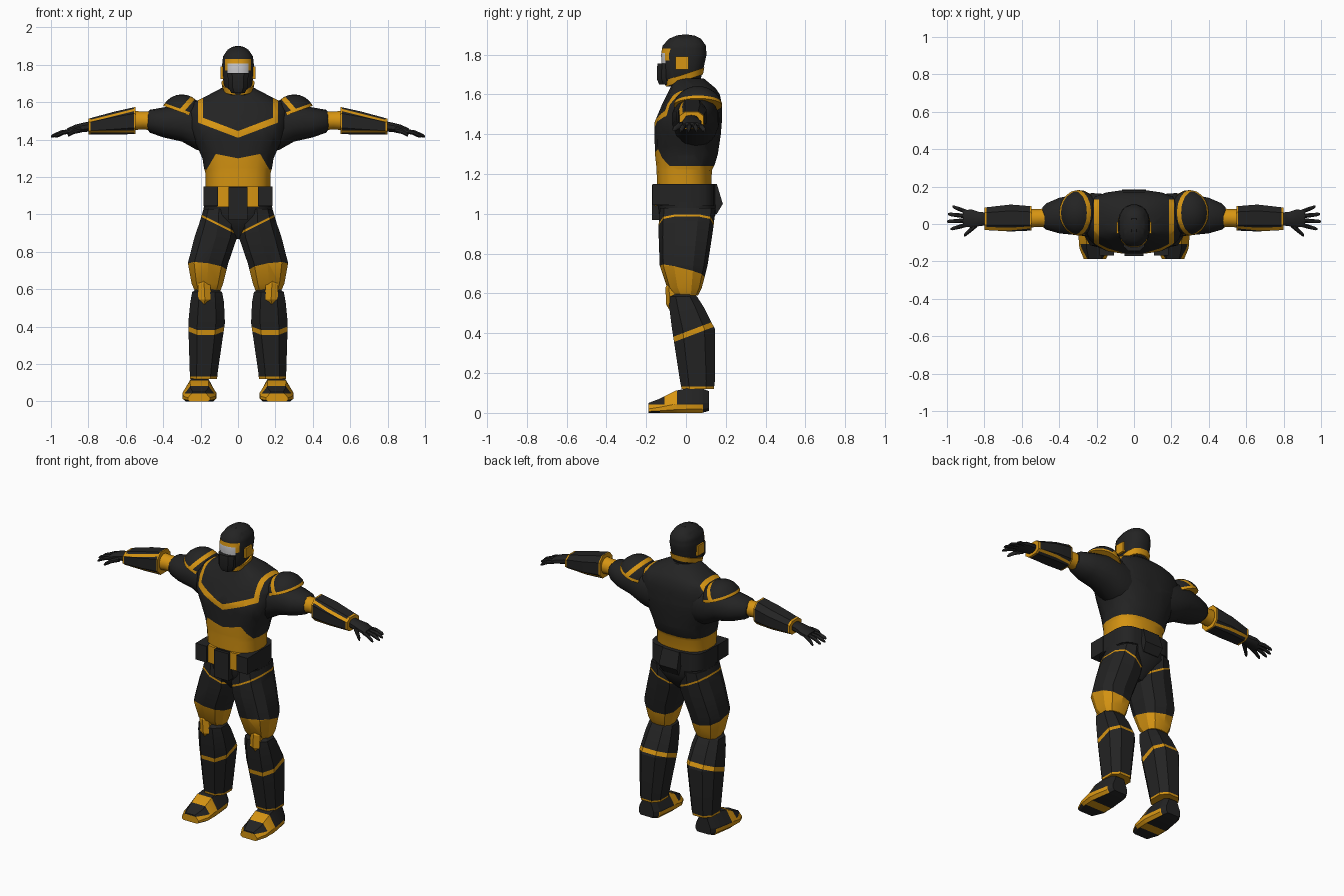
import bpy, bmesh, math
from mathutils import Vector, Matrix

cube = bpy.data.objects.get("Cube")
if cube:
    bpy.data.objects.remove(cube)


def material(name, color):
    m = bpy.data.materials.new(name)
    m.use_nodes = True
    m.diffuse_color = (*color, 1)
    m.node_tree.nodes["Principled BSDF"].inputs["Base Color"].default_value = (*color, 1)
    return m


MATS = [material("black armour", (.017, .017, .017)),
        material("amber gold", (.68, .3, .006)),
        material("pale visor", (.6, .6, .62))]
BLACK, GOLD, PALE = range(3)
AXES = {"x": (1, 2, 0), "y": (0, 2, 1), "z": (0, 1, 2)}
SQUARE = [(-1, -1), (1, -1), (1, 1), (-1, 1)]


def rounded(n, power=2.0):
    """Superellipse section scaled to fill the unit square."""
    pts = []
    for i in range(n):
        a = math.tau * (i + .5) / n
        pts.append([math.copysign(abs(f) ** (2 / power), f) for f in (math.cos(a), math.sin(a))])
    big = max(p[0] for p in pts), max(p[1] for p in pts)
    return [(p[0] / big[0], p[1] / big[1]) for p in pts]


def loft(axis, section, rings, mat=BLACK):
    """Rings are (position, low u, high u, low v, high v) along an axis."""
    bm = bmesh.new()
    iu, iv, it = AXES[axis]
    loops = []
    for t, u0, u1, v0, v1 in rings:
        loop = []
        for u, v in section:
            co = [0, 0, 0]
            co[it] = t
            co[iu] = (u0 + u1) / 2 + u * (u1 - u0) / 2
            co[iv] = (v0 + v1) / 2 + v * (v1 - v0) / 2
            loop.append(bm.verts.new(co))
        loops.append(loop)
    n = len(section)
    for a, b in zip(loops, loops[1:]):
        for i in range(n):
            j = (i + 1) % n
            bm.faces.new((a[i], a[j], b[j], b[i]))
    bm.faces.new(loops[0])
    bm.faces.new(loops[-1])
    bmesh.ops.recalc_face_normals(bm, faces=bm.faces[:])
    for f in bm.faces:
        f.material_index = mat
    return bm


def box(x0, x1, y0, y1, z0, z1, mat=BLACK):
    return loft("z", SQUARE, [(z0, x0, x1, y0, y1), (z1, x0, x1, y0, y1)], mat)


def paint(bm, mat, *planes):
    """Cut along planes and colour the faces on the positive side of them all."""
    planes = [(Vector(p), Vector(n).normalized()) for p, n in planes]
    for p, n in planes:
        bmesh.ops.bisect_plane(bm, geom=bm.verts[:] + bm.edges[:] + bm.faces[:],
                               plane_co=p, plane_no=n, dist=1e-5)
    for f in bm.faces:
        c = f.calc_center_median()
        if all((c - p).dot(n) > 0 for p, n in planes):
            f.material_index = mat


def band(point, normal, width):
    p, n = Vector(point), Vector(normal).normalized()
    return (p - n * width / 2, n), (p + n * width / 2, -n)


def side(axis, low, high):
    """Pair of planes limiting a region along one axis."""
    n = Vector([float(axis == a) for a in "xyz"])
    return (n * low, n), (n * high, -n)


FRONT = ((0, 0, 0), (0, -1, 0))


def make(name, bm, angle=35):
    me = bpy.data.meshes.new(name)
    bm.to_mesh(me)
    for m in MATS:
        me.materials.append(m)
    me.shade_smooth()
    me.set_sharp_from_angle(angle=math.radians(angle))
    ob = bpy.data.objects.new(name, me)
    bpy.context.collection.objects.link(ob)
    return ob


def centre(name, bm, angle=35):
    """Keep the left half and mirror it."""
    bmesh.ops.bisect_plane(bm, geom=bm.verts[:] + bm.edges[:] + bm.faces[:],
                           plane_co=(0, 0, 0), plane_no=(1, 0, 0), clear_inner=True)
    make(name, bm, angle).modifiers.new("mirror", "MIRROR")


def pair(name, bm, angle=35):
    make("left_" + name, bm, angle)
    bm.transform(Matrix.Scale(-1, 4, (1, 0, 0)))
    bmesh.ops.reverse_faces(bm, faces=bm.faces[:])
    make("right_" + name, bm, angle)


def sym(rows):
    """Centred rings from (position, half width, low v, high v)."""
    return [(t, -r, r, a, b) for t, r, a, b in rows]


# Torso: chest armour with a V stripe, gold waist
bm = loft("z", rounded(20, 2.6), sym([
    (1.04, .17, -.14, .125), (1.22, .174, -.148, .13), (1.25, .182, -.15, .145),
    (1.3, .19, -.156, .16), (1.4, .235, -.158, .175), (1.46, .26, -.158, .18),
    (1.55, .27, -.12, .18), (1.6, .235, -.095, .17), (1.63, .175, -.08, .15),
    (1.68, .08, -.06, .09)]))
paint(bm, GOLD, ((0, 0, 1.24), (0, 0, -1)))
paint(bm, GOLD, FRONT, ((.15, 0, 1.27), (-.86, 0, -.5)), ((0, 0, 1.3), (.2, 0, -1)))
paint(bm, GOLD, FRONT, *band((0, 0, 1.428), (-.38, 0, 1), .034), ((.215, 0, 0), (-1, 0, 0)))
paint(bm, GOLD, *side("x", .188, .215), *side("y", -.2, .13), ((0, 0, 1.505), (0, 0, 1)))
centre("torso", bm)

# Belt, pelvis, buckle and pouches
bm = loft("z", rounded(20, 4), sym([(1.04, .182, -.155, .145), (1.15, .182, -.155, .145)]))
paint(bm, GOLD, FRONT, *side("x", .05, .11))
centre("belt", bm)
centre("pelvis", loft("z", rounded(16, 2.6), sym([
    (.87, .04, -.06, .06), (.93, .12, -.11, .12), (1, .185, -.135, .15), (1.06, .182, -.14, .15)])))
centre("buckle", box(-.052, .052, -.172, -.1, .97, 1.145))
centre("back_pack", loft("z", SQUARE, sym([
    (1.0, .055, .1, .155), (1.05, .065, .1, .185), (1.15, .06, .1, .155)])))
pair("belt_pouch", box(.108, .185, -.168, -.06, 1.045, 1.15))

# Helmet with visor, brow and mouth guard
bm = loft("z", rounded(20, 2.4), sym([
    (1.64, .05, -.1, .05), (1.68, .073, -.12, .075), (1.74, .082, -.122, .09),
    (1.8, .085, -.125, .103), (1.845, .08, -.118, .1), (1.88, .056, -.085, .075),
    (1.895, .033, -.05, .045), (1.9, .012, -.02, .015)]))
face = ((0, -.045, 0), (0, -1, 0))
paint(bm, GOLD, face, *side("z", 1.77, 1.83), ((.07, 0, 0), (-1, 0, 0)))
paint(bm, PALE, face, *side("z", 1.755, 1.807), ((.055, 0, 0), (-1, 0, 0)))
centre("helmet", bm)
centre("helmet_crest", loft("y", rounded(8, 3), sym([
    (-.09, .02, 1.83, 1.868), (-.04, .026, 1.85, 1.898), (.03, .026, 1.85, 1.898),
    (.09, .022, 1.8, 1.855)])))
centre("mouth_guard", loft("z", rounded(8, 3), sym([
    (1.65, .036, -.135, -.04), (1.68, .052, -.147, -.04), (1.755, .056, -.144, -.04)])))
pair("ear_plate", box(.07, .094, -.052, .012, 1.725, 1.79, GOLD))
bm = loft("z", rounded(20, 2.4), sym([(1.672, .08, -.1, .085), (1.705, .087, -.105, .092)]), GOLD)
for v in bm.verts:
    v.co.z += v.co.y * .33
centre("neck_collar", bm)

# Shoulder pads: domes cut by a rising plane, with gold rims
bm = bmesh.new()
bmesh.ops.create_uvsphere(bm, u_segments=20, v_segments=12, radius=1)
bm.transform(Matrix.Translation((.3, .06, 1.53)) @ Matrix.Diagonal((.112, .124, .112, 1)))
rise = Vector((-.36, 0, 1)).normalized()
rim = Vector((.3, 0, 1.545))
cut = bmesh.ops.bisect_plane(bm, geom=bm.verts[:] + bm.edges[:] + bm.faces[:],
                             plane_co=rim, plane_no=rise, clear_inner=True)
bmesh.ops.contextual_create(bm, geom=[e for e in cut["geom_cut"] if isinstance(e, bmesh.types.BMEdge)])
paint(bm, GOLD, (rim, rise), (rim + rise * .016, -rise))
paint(bm, GOLD, *band((.275, 0, 1.585), (.75, 0, .66), .026))
pair("shoulder_pad", bm)

# Arms: upper arm, elbow, bracer
pair("upper_arm", loft("x", rounded(14, 2.2), [
    (.15, -.07, .16, 1.33, 1.6), (.22, -.07, .165, 1.345, 1.6), (.3, -.06, .16, 1.39, 1.59),
    (.4, -.05, .14, 1.412, 1.572), (.47, -.03, .11, 1.437, 1.56), (.49, -.01, .09, 1.46, 1.54)]))
pair("elbow", loft("x", rounded(12), [
    (.46, -.02, .085, 1.45, 1.55), (.51, -.015, .08, 1.455, 1.55), (.57, -.02, .08, 1.45, 1.555)], GOLD))
bm = loft("x", rounded(8, 2.8), [
    (.548, -.035, .095, 1.43, 1.575), (.66, -.04, .104, 1.427, 1.55), (.8, -.032, .088, 1.427, 1.512)])
paint(bm, GOLD, *side("x", .788, .81))
paint(bm, GOLD, *side("x", .54, .556))
paint(bm, GOLD, *side("z", 1.438, 1.449))
paint(bm, GOLD, ((0, .03, 0), (0, -1, 0)), *band((.55, 0, 1.56), (.25, 0, 1), .012))
pair("bracer", bm, 25)

# Hands: palm, thumb and four fingers
pair("palm", loft("x", rounded(10, 2.6), [
    (.78, -.005, .06, 1.445, 1.5), (.83, -.012, .065, 1.44, 1.49),
    (.87, -.018, .078, 1.435, 1.48), (.915, -.015, .072, 1.428, 1.46)]))


def finger(name, x, y, z, dx, dy, dz, r):
    rings = []
    for k, s in ((0, 1), (.5, 1), (.9, .8), (1, .4)):
        cy, cz, q = y + dy * k, z + dz * k * k, r * s
        rings.append((x + dx * k, cy - q, cy + q, cz - q, cz + q))
    pair(name, loft("x", rounded(8), rings))


for i, label in enumerate(("index", "middle", "ring", "little")):
    finger(label + "_finger", .89, -.003 + i * .022, 1.446,
           (.09, .11, .105, .08)[i], -.024 + i * .018, -.03, .0115)
finger("thumb", .84, -.004, 1.452, .07, -.058, -.03, .014)

# Thighs with hip piping and gold lower guards
bm = loft("z", rounded(10, 2.6), [
    (.59, .095, .23, -.06, .06), (.63, .08, .248, -.095, .08), (.74, .052, .268, -.132, .108),
    (.88, .004, .232, -.137, .13), (.95, .004, .208, -.137, .14), (1.03, .02, .184, -.13, .148)])
paint(bm, GOLD, ((.2, -.13, .745), (.15, -.25, -1)))
paint(bm, GOLD, *band((.1, 0, .945), (-.5, 0, 1), .011))
pair("thigh", bm, 25)

# Knees
pair("knee_joint", loft("z", rounded(10), [(.5, .11, .22, -.05, .045), (.66, .11, .23, -.05, .05)]))
pair("knee_pad", loft("z", rounded(6, 2.4), [
    (.52, .16, .2, -.085, -.02), (.545, .142, .212, -.1, -.02), (.63, .148, .215, -.103, -.02),
    (.66, .165, .205, -.085, -.02)], GOLD), 20)

# Shins with a sloping stripe and ankle trim
bm = loft("z", rounded(8, 2.6), [
    (.12, .112, .256, -.022, .14), (.16, .108, .258, -.03, .145), (.42, .07, .266, -.07, .146),
    (.53, .075, .255, -.084, .09), (.585, .085, .245, -.086, .055), (.6, .11, .225, -.06, .04)])
paint(bm, GOLD, *band((0, 0, .393), (0, -.38, 1), .026))
paint(bm, GOLD, *side("z", .1, .133))
pair("shin", bm, 20)

# Boots: gold sole edge and instep band
hull = [(-.8, -1), (.8, -1), (1, -.7), (1, -.2), (.55, 1), (-.55, 1), (-1, -.2), (-1, -.7)]
bm = loft("y", hull, [
    (-.188, .15, .268, 0, .05), (-.13, .12, .292, 0, .072), (-.05, .115, .298, 0, .112),
    (.0, .12, .29, 0, .122), (.08, .13, .275, 0, .122), (.115, .15, .255, .01, .11)])
paint(bm, GOLD, *side("z", -.1, .042), ((0, .085, 0), (0, -1, 0)))
for f in bm.faces:
    if f.normal.z < -.8:
        f.material_index = BLACK
paint(bm, GOLD, *side("y", -.108, -.045))
pair("boot", bm, 20)
